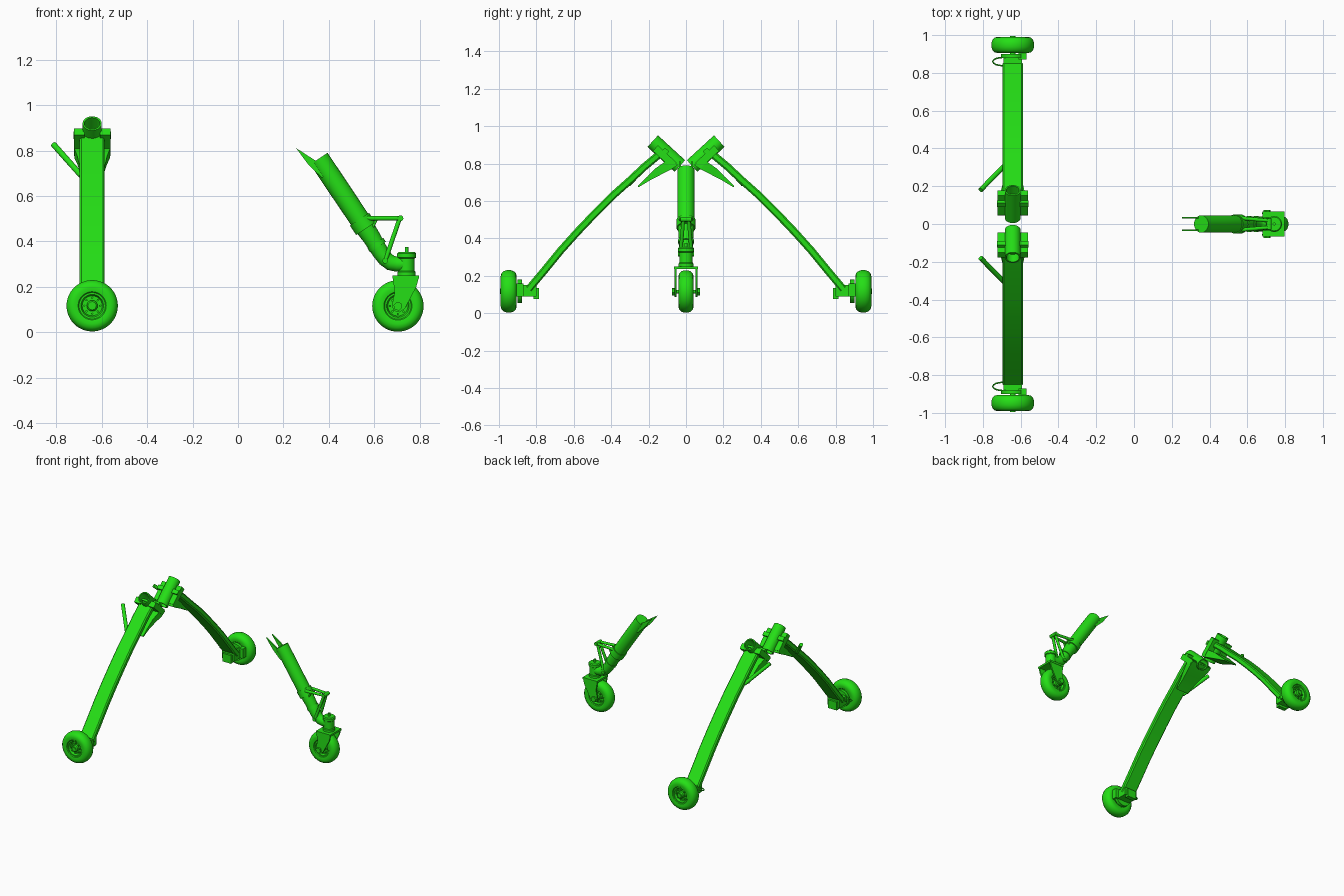
import bpy, bmesh
from math import pi, sin, cos
from mathutils import Vector as V

cube = bpy.data.objects.get("Cube")
if cube:
    bpy.data.objects.remove(cube)

green = bpy.data.materials.new("bright_green")
green.use_nodes = True
COLOUR = (0.018, 0.74, 0.008, 1)
green.diffuse_color = COLOUR
green.node_tree.nodes["Principled BSDF"].inputs["Base Color"].default_value = COLOUR


def loft(name, rings, ring_loop=False):
    """Skin a row of closed rings; cap the ends unless the row itself loops."""
    bm = bmesh.new()
    rows = [[bm.verts.new(p) for p in ring] for ring in rings]
    n = len(rows[0])
    pairs = list(zip(rows, rows[1:])) + ([(rows[-1], rows[0])] if ring_loop else [])
    for a, b in pairs:
        for i in range(n):
            j = (i + 1) % n
            bm.faces.new((a[i], a[j], b[j], b[i]))
    if not ring_loop:
        bm.faces.new(rows[0])
        bm.faces.new(rows[-1])
    bmesh.ops.recalc_face_normals(bm, faces=bm.faces)
    mesh = bpy.data.meshes.new(name)
    bm.to_mesh(mesh)
    bm.free()
    obj = bpy.data.objects.new(name, mesh)
    mesh.materials.append(green)
    bpy.context.collection.objects.link(obj)
    bpy.ops.object.select_all(action='DESELECT')
    obj.select_set(True)
    bpy.context.view_layer.objects.active = obj
    bpy.ops.object.shade_smooth_by_angle(angle=0.6)
    return obj


def circle(r, n=24):
    return [(r * cos(2 * pi * i / n), r * sin(2 * pi * i / n)) for i in range(n)]


def sweep(name, path, section, side, scales=None):
    """Carry a flat section along a planar path; side is normal to its plane."""
    path, side = [V(p) for p in path], V(side)
    rings = []
    for i, p in enumerate(path):
        t = (path[min(i + 1, len(path) - 1)] - path[max(i - 1, 0)]).normalized()
        up = t.cross(side).normalized()
        k = scales[i] if scales else 1
        rings.append([p + side * u * k + up * v * k for u, v in section])
    return loft(name, rings)


def lathe(name, origin, axis, profile, hollow=False, n=32):
    """Spin (radius, distance) points about an axis."""
    axis = V(axis).normalized()
    u = axis.orthogonal().normalized()
    w = axis.cross(u)
    rings = [[V(origin) + axis * d + u * x + w * y for x, y in circle(r, n)]
             for r, d in profile]
    return loft(name, rings, hollow)


def rod(name, a, b, r, n=16):
    a, b = V(a), V(b)
    return lathe(name, a, b - a, [(r, 0), (r, (b - a).length)], n=n)


def prism(name, outline, place, lo, hi):
    return loft(name, [[place(p, q, k) for p, q in outline] for k in (lo, hi)])


def box(name, x, y, z):
    outline = [(x[0], y[0]), (x[1], y[0]), (x[1], y[1]), (x[0], y[1])]
    return prism(name, outline, lambda p, q, k: V((p, q, k)), *z)


def wheel(name, x, y, z, h):
    """Tyre, rim and hub on an axle along y; h is the half width."""
    c = (x, y, z)
    half = [(0.056, h * .75), (0.062, h * .92), (0.08, h), (0.096, h * .9),
            (0.107, h * .65), (0.113, h * .25)]
    lathe(name + "_tyre", c, (0, 1, 0),
          half + [(r, -d) for r, d in reversed(half)], True, 48)
    lathe(name + "_rim", c, (0, 1, 0),
          [(0.058, -h * .8), (0.05, -h * .8), (0.044, -h * .45), (0.044, h * .45),
           (0.05, h * .8), (0.058, h * .8)], True)
    lathe(name + "_web", c, (0, 1, 0), [(0.046, -h * .4), (0.046, h * .4)])
    lathe(name + "_hub", c, (0, 1, 0),
          [(0.018, -h), (0.024, -h * .85), (0.024, h * .85), (0.018, h)])
    for px, pz in circle(0.035, 8):
        rod(name + "_bolt", (x + px, y - h * .7, z + pz),
            (x + px, y + h * .7, z + pz), 0.005, 8)


X, AXLE_Z = -0.642, 0.117
LEAF = [(-.055, -.012), (-.047, -.02), (.047, -.02), (.055, -.012),
        (.055, .012), (.047, .02), (-.047, .02), (-.055, .012)]
LEG_PATH = [(.84, .13), (.76, .225), (.67, .335), (.585, .43), (.49, .53),
            (.39, .63), (.30, .71), (.22, .785), (.13, .86)]


def main_gear(label, s):
    def yz(y, z, x):
        return V((X + x, s * y, z))

    # Curved leaf spring
    sweep(label + "_leg", [yz(y, z, 0) for y, z in LEG_PATH], LEAF, (1, 0, 0))

    # Open pivot tube and its clamp, square to the top of the leg
    top, end = yz(.178, .92, 0), yz(.033, .787, 0)
    run = (end - top).length
    lathe(label + "_pivot_tube", top, end - top,
          [(.042, 0), (.042, run), (.034, run), (.034, 0)], True)
    prism(label + "_pivot_core", [(.155, .885), (.145, .895), (.04, .80), (.05, .79)],
          yz, -.036, .036)
    for k in (-1, 1):
        prism(label + "_clamp_cheek",
              [(.178, .868), (.15, .897), (.05, .805), (.078, .776)],
              yz, k * .034, k * .08)
        prism(label + "_clamp_rib",
              [(.125, .872), (.112, .885), (.09, .865), (.103, .852)],
              yz, k * .03, k * .083)

    # Wedge gusset tapering out beneath the leg
    taper = [((.256, .677), .05, .004), ((.20, .72), .055, .012),
             ((.15, .757), .065, .022), ((.10, .787), .078, .026),
             ((.055, .805), .08, .018)]
    loft(label + "_gusset",
         [[yz(y + .6 * b * v, z + .8 * b * v, a * u)
           for u, v in ((-1, -1), (1, -1), (1, 1), (-1, 1))]
          for (y, z), a, b in taper])

    # Step bar on the outer edge
    rod(label + "_step", (-.69, s * .305, .69), (-.812, s * .18, .827), .013)

    # Axle carrier, brake and hose
    box(label + "_carrier", (X - .05, X + .05), sorted((s * .80, s * .885)), (.09, .15))
    box(label + "_carrier_foot", (X - .035, X + .035), sorted((s * .785, s * .815)), (.075, .135))
    rod(label + "_brake_disc", (X, s * .878, AXLE_Z), (X, s * .90, AXLE_Z), .062, 32)
    box(label + "_caliper", (X + .03, X + .072), sorted((s * .87, s * .908)), (.09, .16))
    rod(label + "_axle", (X, s * .80, AXLE_Z), (X, s * .995, AXLE_Z), .014)
    hose = [(X - .05 - .035 * sin(pi * i / 8) * 1.6, s * (.86 + .022 * cos(pi * i / 8)), .135)
            for i in range(9)]
    sweep(label + "_brake_hose", hose, circle(.004, 8), (0, 0, 1))
    wheel(label + "_wheel", X, s * .948, AXLE_Z, .043)


main_gear("right_front", -1)
main_gear("right_rear", 1)


# Nose strut: straight tapered tube curving into the knuckle
strut = [(.356, .765), (.45, .625), (.545, .483), (.59, .415), (.628, .352),
         (.65, .323), (.672, .306), (.70, .30), (.735, .30)]
sweep("nose_strut", [(x, 0, z) for x, z in strut], circle(.046), (0, 1, 0),
      [1, 1, .98, .86, .78, .76, .74, .72, .72])
down = V((.19, 0, -.285)).normalized()
for x, z, r, length in ((.535, .498, .051, .05), (.605, .392, .042, .02)):
    rod("strut_collar", (x, 0, z), V((x, 0, z)) + down * length, r, 24)


def xz(x, z, y):
    return V((x, y, z))


for k in (-1, 1):
    # Pointed prongs at the strut top
    prism("strut_prong", [(.255, .812), (.31, .738), (.37, .68), (.40, .71), (.335, .76)],
          xz, k * .028, k * .037)
    # Folding brace: level upper bar and slanting lower link
    rod("brace_upper", (.555, k * .032, .502), (.715, k * .018, .502), .010, 12)
    rod("brace_lower", (.712, k * .014, .502), (.648, k * .03, .315), .010, 12)
    rod("brace_stay", (.575, k * .025, .43), (.612, k * .02, .50), .006, 12)
    # Fork blade
    prism("fork_blade",
          [(.68, .245), (.797, .245), (.785, .20), (.735, .105), (.71, .088),
           (.685, .095), (.678, .12), (.69, .18)], xz, k * .052, k * .062)
    rod("axle_nut", (.704, k * .06, .115), (.704, k * .075, .115), .02, 6)
rod("brace_hinge", (.715, -.03, .502), (.715, .03, .502), .013)
rod("brace_foot_pin", (.648, -.042, .315), (.648, .042, .315), .012)

# Knuckle, fork crown and wheel
lathe("knuckle", (.742, 0, .245), (0, 0, 1),
      [(.04, 0), (.04, .02), (.036, .025), (.036, .08), (.042, .084), (.042, .102), (.036, .108)])
rod("kingpin", (.742, 0, .35), (.742, 0, .375), .008, 12)
box("fork_crown", (.68, .797), (-.065, .065), (.236, .25))
rod("nose_axle", (.704, -.068, .115), (.704, .068, .115), .01)
wheel("nose_wheel", .704, 0, .116, .041)
